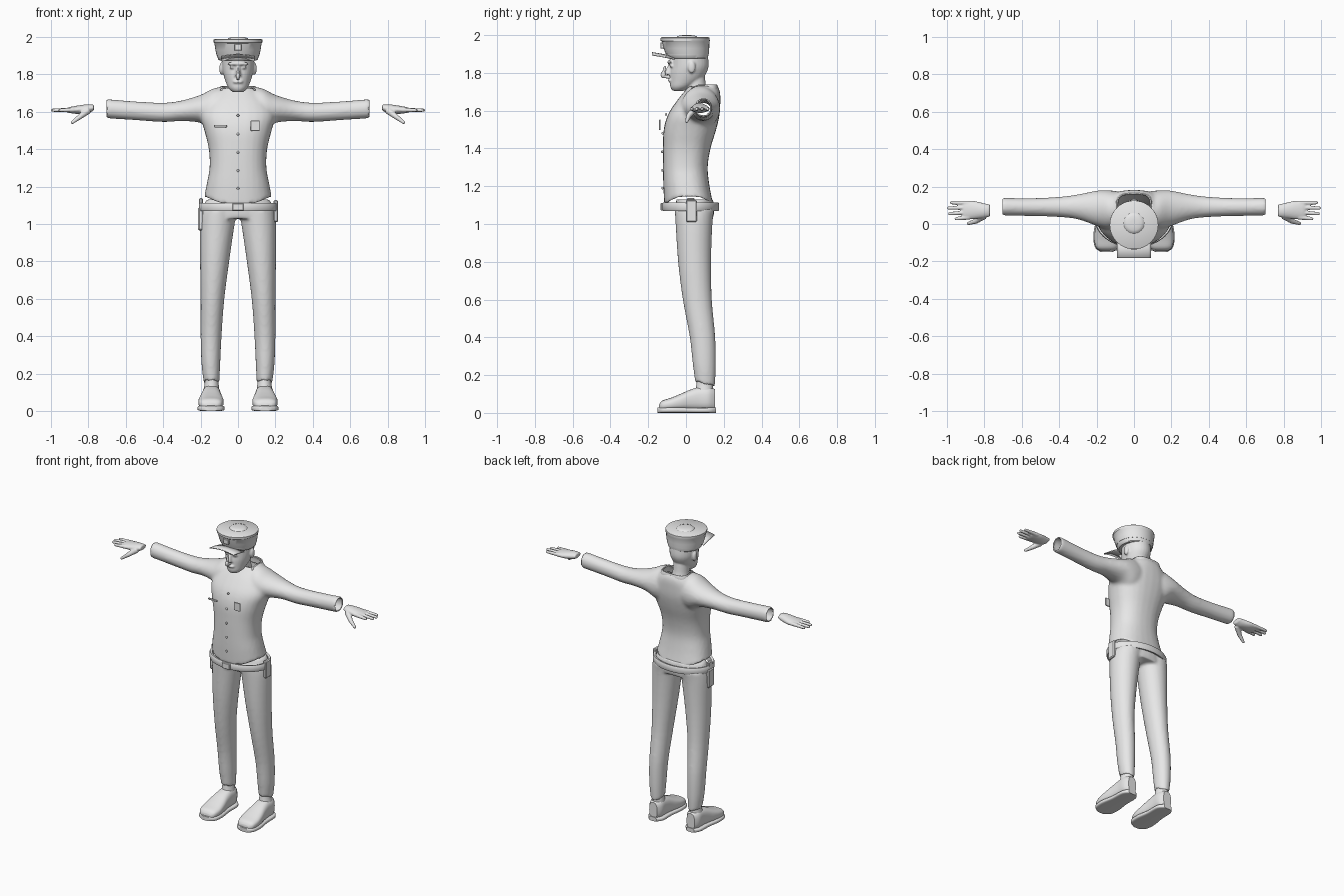
import bpy, bmesh, math
from mathutils import Vector

if "Cube" in bpy.data.objects:
    bpy.data.objects.remove(bpy.data.objects["Cube"])

grey = bpy.data.materials.new("light grey")
grey.diffuse_color = (0.8, 0.8, 0.8, 1)
grey.use_nodes = True
grey.node_tree.nodes["Principled BSDF"].inputs["Base Color"].default_value = grey.diffuse_color


def make(name, bm, angle=40):
    bmesh.ops.recalc_face_normals(bm, faces=bm.faces)
    me = bpy.data.meshes.new(name)
    bm.to_mesh(me)
    bm.free()
    ob = bpy.data.objects.new(name, me)
    bpy.context.collection.objects.link(ob)
    me.materials.append(grey)
    for o in bpy.context.selected_objects:
        o.select_set(False)
    ob.select_set(True)
    bpy.context.view_layer.objects.active = ob
    bpy.ops.object.shade_smooth_by_angle(angle=math.radians(angle))
    return ob


def spline(secs, sub):
    """Smooth interpolation between cross-sections."""
    out = []
    for i in range(len(secs) - 1):
        p = [secs[max(0, min(len(secs) - 1, i + k))] for k in (-1, 0, 1, 2)]
        for j in range(sub):
            t = j / sub
            out.append([0.5 * (2 * b + (c - a) * t + (2 * a - 5 * b + 4 * c - d) * t * t
                               + (3 * b - a - 3 * c + d) * t ** 3) for a, b, c, d in zip(*p)])
    return out + [list(secs[-1])]


def loft(bm, axis, secs, side=1, n=28, sub=4, caps=(True, True), power=1.0):
    """Sections: position, min and max of the first and second cross direction."""
    rings = []
    for t, u0, u1, v0, v1 in spline(secs, sub):
        ring = []
        for k in range(n):
            a = 2 * math.pi * k / n
            c, s = math.cos(a), math.sin(a)
            u = (u0 + u1) / 2 + (u1 - u0) / 2 * math.copysign(abs(c) ** power, c)
            v = (v0 + v1) / 2 + (v1 - v0) / 2 * math.copysign(abs(s) ** power, s)
            co = {'x': (t, u, v), 'y': (u, t, v), 'z': (u, v, t)}[axis]
            ring.append(bm.verts.new((co[0] * side, co[1], co[2])))
        rings.append(ring)
    for a, b in zip(rings, rings[1:]):
        for k in range(n):
            bm.faces.new((a[k], a[(k + 1) % n], b[(k + 1) % n], b[k]))
    for want, ring in zip(caps, (rings[0], rings[-1])):
        if want:
            bm.faces.new(ring)


def fuse(name, bm, voxel, drop=None, smooth=3):
    """Weld overlapping volumes into one skin, then open chosen ends."""
    ob = make(name, bm)
    m = ob.modifiers.new("weld", 'REMESH')
    m.mode, m.voxel_size = 'VOXEL', voxel
    m = ob.modifiers.new("soften", 'SMOOTH')
    m.factor, m.iterations = 0.5, smooth
    dg = bpy.context.evaluated_depsgraph_get()
    me = bpy.data.meshes.new_from_object(ob.evaluated_get(dg))
    bpy.data.objects.remove(ob)
    out = bmesh.new()
    out.from_mesh(me)
    out.normal_update()
    if drop:
        bmesh.ops.delete(out, geom=[f for f in out.faces if drop(f.calc_center_median(), f.normal)],
                         context='FACES')
    return out


def box(name, lo, hi, bev=0.003):
    bm = bmesh.new()
    bmesh.ops.create_cube(bm, size=1)
    for v in bm.verts:
        v.co = Vector([(a + b) / 2 + c * (b - a) for a, b, c in zip(lo, hi, v.co)])
    if bev:
        bmesh.ops.bevel(bm, geom=bm.edges[:], offset=bev, segments=1, affect='EDGES')
    return make(name, bm, 30)


def ball(bm, centre, size):
    r = bmesh.ops.create_uvsphere(bm, u_segments=16, v_segments=10, radius=1)
    for v in r['verts']:
        v.co = Vector([c + p * s for c, p, s in zip(centre, v.co, size)])


def rod(bm, a, b, r0, r1):
    """Rounded finger between two points."""
    a, b = Vector(a), Vector(b)
    q = (b - a).to_track_quat('Z', 'Y')
    r = bmesh.ops.create_cone(bm, cap_ends=True, segments=12, radius1=r0, radius2=r1, depth=(b - a).length)
    for v in r['verts']:
        v.co = q @ v.co + (a + b) / 2
    ball(bm, b, (r1,) * 3)


# jacket: torso and sleeves in one skin, open at hem, neck and cuffs
bm = bmesh.new()
loft(bm, 'z', [(1.10, -.18, .18, -.115, .145), (1.2, -.166, .166, -.12, .125), (1.3, -.152, .152, -.122, .115),
               (1.4, -.156, .156, -.122, .13), (1.5, -.18, .18, -.118, .16), (1.58, -.2, .2, -.095, .178),
               (1.65, -.175, .175, -.05, .182), (1.7, -.13, .13, -.01, .18), (1.735, -.095, .095, .02, .165)],
     power=0.85)
for s in (1, -1):
    loft(bm, 'x', [(.06, -.01, .17, 1.5, 1.735), (.13, -.03, .18, 1.5, 1.725), (.2, -.01, .178, 1.54, 1.69),
                   (.3, .025, .158, 1.55, 1.66), (.4, .037, .145, 1.545, 1.648), (.55, .043, .138, 1.555, 1.655),
                   (.705, .045, .14, 1.565, 1.668)], side=s)
bm = fuse("jacket", bm, 0.011, lambda c, n: (abs(c.x) > .69 and abs(n.x) > .6) or (c.z < 1.12 and n.z < -.6)
          or (c.z > 1.715 and n.z > .75 and abs(c.x) < .09))
for v in bm.verts:  # hem rises at the hips
    if v.co.z < 1.3:
        v.co.z += .045 * min(1, (v.co.x / .17) ** 2) * (1.3 - v.co.z) / .2
jacket = make("jacket", bm, 60)
th = jacket.modifiers.new("cloth", 'SOLIDIFY')
th.thickness = 0.006

# collar
bm = bmesh.new()
loft(bm, 'z', [(1.69, -.105, .105, 0, .172), (1.72, -.1, .1, .01, .17), (1.738, -.092, .092, .025, .165)],
     caps=(False, False), power=0.6)
for v in bm.verts:
    v.co.z -= .035 * max(0, (.06 - v.co.y) / .06)
make("collar", bm).modifiers.new("cloth", 'SOLIDIFY').thickness = 0.008

# trousers: pelvis and legs in one skin
bm = bmesh.new()
loft(bm, 'z', [(1.03, -.195, .195, -.055, .145), (1.08, -.192, .192, -.06, .15), (1.13, -.17, .17, -.05, .145)])
for s in (1, -1):
    loft(bm, 'z', [(1.08, .005, .195, -.06, .15), (1.0, .018, .204, -.055, .14), (.8, .047, .203, -.042, .133),
                   (.6, .073, .2, -.017, .137), (.4, .088, .2, .02, .155), (.25, .095, .195, .036, .158),
                   (.15, .1, .183, .048, .153)], side=s)
bm = fuse("trousers", bm, 0.01, lambda c, n: c.z < .17 and n.z < -.6)
for v in bm.verts:  # cuffs slope down to the heel
    if v.co.z < .3:
        v.co.z += .25 * (.11 - v.co.y) * (.3 - v.co.z) / .15
make("trousers", bm, 60).modifiers.new("cloth", 'SOLIDIFY').thickness = 0.005

# shoes with soles and ankles
for s, label in ((1, "left"), (-1, "right")):
    bm = bmesh.new()
    loft(bm, 'y', [(-.142, .11, .18, .015, .045), (-.125, .088, .203, .012, .065), (-.08, .077, .212, .012, .08),
                   (-.03, .08, .208, .012, .1), (.02, .088, .198, .012, .122), (.07, .092, .192, .012, .137),
                   (.12, .094, .19, .012, .138), (.153, .112, .172, .015, .125)], side=s, power=.75)
    make(label + "_shoe", bm, 50)
    bm = bmesh.new()
    loft(bm, 'y', [(-.15, .115, .175, 0, .028), (-.125, .08, .208, 0, .03), (-.06, .071, .217, 0, .03),
                   (.03, .083, .203, 0, .028), (.12, .085, .198, 0, .028), (.158, .115, .172, 0, .028)],
         side=s, power=.5)
    make(label + "_sole", bm, 40)
    bm = bmesh.new()
    loft(bm, 'z', [(.12, .1, .183, .05, .145), (.15, .104, .178, .055, .142), (.19, .108, .176, .06, .14)], side=s)
    make(label + "_ankle", bm)

# hands: palm, four fingers and a thumb
for s, label in ((1, "left"), (-1, "right")):
    bm = bmesh.new()
    loft(bm, 'x', [(.77, .04, .105, 1.607, 1.637), (.8, .033, .11, 1.592, 1.64), (.85, .027, .122, 1.588, 1.634),
                   (.9, .025, .124, 1.593, 1.625), (.915, .03, .12, 1.598, 1.62)], side=s)
    for y0, y1, tip in ((.036, .028, .95), (.062, .055, .985), (.088, .085, .991), (.112, .114, .975)):
        rod(bm, (s * .88, y0, 1.61), (s * tip, y1, 1.608), .013, .009)
    rod(bm, (s * .80, .045, 1.608), (s * .845, .015, 1.573), .02, .014)
    rod(bm, (s * .845, .015, 1.573), (s * .885, .003, 1.543), .014, .009)
    make(label + "_hand", fuse("hand", bm, .0045, smooth=2), 60)

# head: neck, skull, jaw, nose, brow, lips and ears in one skin
bm = bmesh.new()
loft(bm, 'z', [(1.66, -.062, .062, .015, .135), (1.71, -.052, .052, .0, .11), (1.78, -.05, .05, -.01, .1)])
loft(bm, 'z', [(1.705, -.028, .028, -.07, -.01), (1.725, -.05, .05, -.083, .03), (1.76, -.066, .066, -.085, .08),
               (1.8, -.078, .078, -.085, .108), (1.84, -.085, .085, -.08, .12), (1.9, -.085, .085, -.08, .115)])
ball(bm, (0, -.085, 1.857), (.06, .014, .011))
ball(bm, (0, -.084, 1.76), (.028, .013, .008))
loft(bm, 'z', [(1.79, -.018, .018, -.108, -.07), (1.805, -.014, .014, -.112, -.07), (1.85, -.008, .008, -.09, -.07)],
     n=14)
for s in (1, -1):
    ball(bm, (s * .089, .03, 1.83), (.011, .02, .033))
    ball(bm, (s * .032, -.078, 1.837), (.015, .009, .008))
make("head", fuse("head", bm, .006, smooth=2), 60)

# whistle held at the mouth
bm = bmesh.new()
rod(bm, (0, -.08, 1.775), (0, -.118, 1.783), .008, .009)
ball(bm, (0, -.12, 1.79), (.011, .014, .018))
rod(bm, (0, -.12, 1.795), (0, -.112, 1.83), .008, .006)
make("whistle", bm)


# cap: band, flared crown, top disc and dome
def turned(name, prof, cy=0.0):
    bm = bmesh.new()
    loft(bm, 'z', [(z, -r, r, cy + d - r, cy + d + r) for z, r, d in prof], n=40, sub=1)
    make(name, bm, 35)


turned("cap_band", [(1.875, .1, .01), (1.88, .106, .01), (1.9, .112, .008), (1.905, .112, .008)])
turned("cap_crown", [(1.9, .114, .007), (1.93, .121, .002), (1.965, .126, -.002), (1.97, .13, -.004),
                     (1.985, .13, -.005), (1.989, .124, -.005)])
turned("cap_dome", [(1.985, .058, 0), (1.993, .052, 0), (1.998, .038, 0), (2.0, .018, 0)], .005)

# visor: slightly arched sheet in front of the cap
bm = bmesh.new()
n = 12
rows = []
for y, z in ((-.06, 1.887), (-.12, 1.9), (-.18, 1.91)):
    rows.append([bm.verts.new((.092 * (2 * k / n - 1), y, z - .012 * (2 * k / n - 1) ** 2)) for k in range(n + 1)])
for a, b in zip(rows, rows[1:]):
    for k in range(n):
        bm.faces.new((a[k], a[k + 1], b[k + 1], b[k]))
make("visor", bm).modifiers.new("sheet", 'SOLIDIFY').thickness = 0.006
box("cap_badge", (-.02, -.135, 1.928), (.02, -.115, 1.962))

# belt with buckle, pouch and holster
bm = bmesh.new()
n = 48
rings = [[bm.verts.new(((.205 + dr) * math.cos(2 * math.pi * k / n),
                        .025 + (.147 + dr) * math.sin(2 * math.pi * k / n), z)) for k in range(n)]
         for dr, z in ((-.014, 1.073), (0, 1.069), (.004, 1.078), (.004, 1.106), (0, 1.113), (-.014, 1.109))]
for a, b in zip(rings, rings[1:] + rings[:1]):
    for k in range(n):
        bm.faces.new((a[k], a[(k + 1) % n], b[(k + 1) % n], b[k]))
make("belt", bm, 50)
box("buckle", (-.03, -.134, 1.071), (.03, -.118, 1.111))
box("pouch", (.19, 0, 1.01), (.214, .058, 1.128), .006)
box("holster", (-.214, -.005, .965), (-.182, .058, 1.09), .008)
box("holster_grip", (-.208, .005, 1.085), (-.187, .045, 1.138), .005)

# chest badge, name plate and front buttons
box("chest_badge", (.068, -.142, 1.497), (.116, -.134, 1.553), .002)
box("name_plate", (-.128, -.142, 1.517), (-.06, -.134, 1.53), .002)
for i, (z, y) in enumerate(((1.19, -.124), (1.285, -.125), (1.383, -.126), (1.48, -.124), (1.58, -.106))):
    bm = bmesh.new()
    ball(bm, (0, y, z), (.007, .006, .007))
    make("button_%d" % (i + 1), bm)
